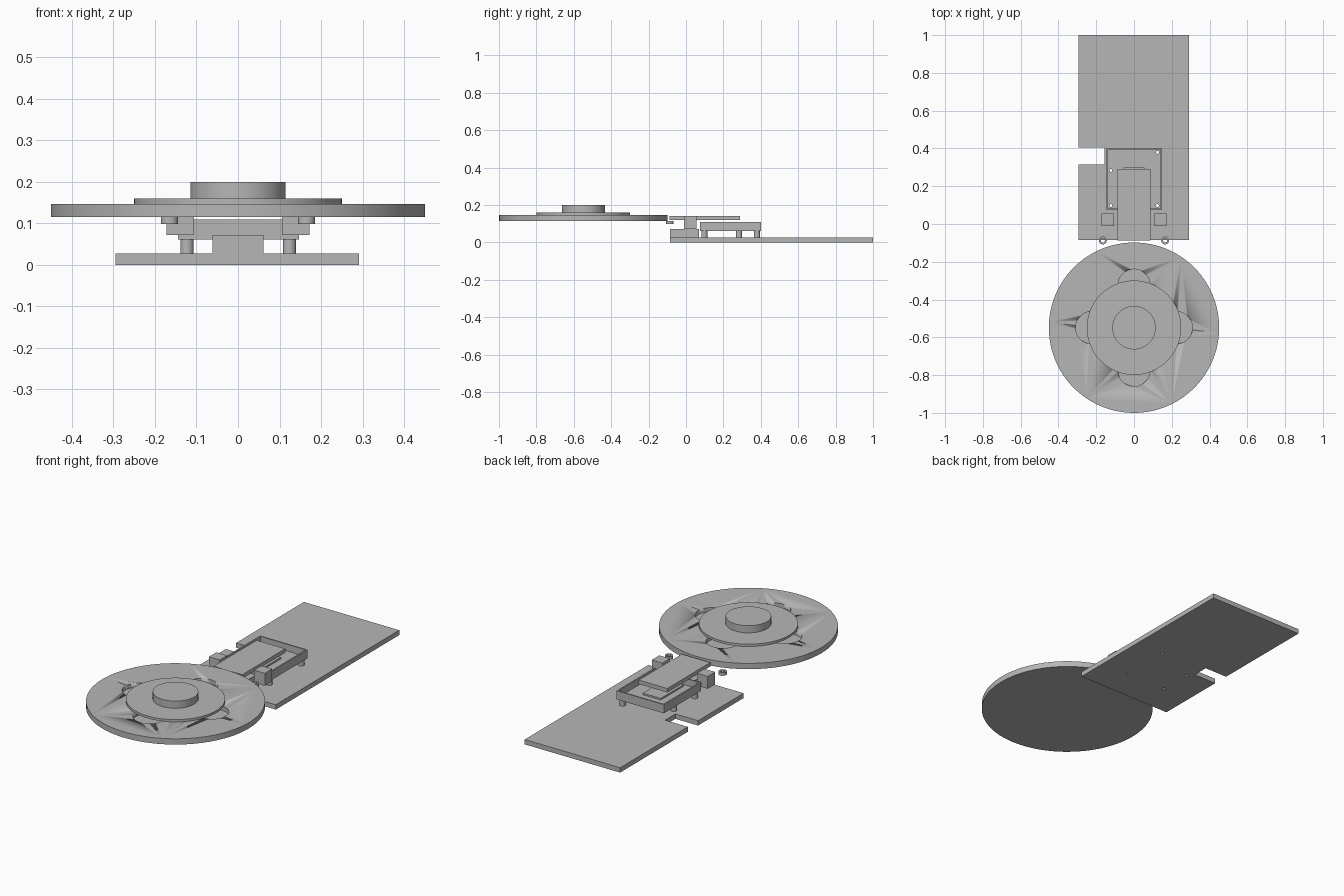
import bpy
import bmesh
from math import radians, cos, sin, pi

cube = bpy.data.objects.get("Cube")
if cube:
    bpy.data.objects.remove(cube, do_unlink=True)

# One plain grey for everything
GREY = (0.47, 0.47, 0.47, 1)
grey = bpy.data.materials.new("plain grey")
grey.diffuse_color = GREY
grey.use_nodes = True
grey.node_tree.nodes["Principled BSDF"].inputs["Base Color"].default_value = GREY


def prism(name, outline, z0, z1):
    """Extrude a flat outline between two heights."""
    bm = bmesh.new()
    face = bm.faces.new([bm.verts.new((x, y, z0)) for x, y in outline])
    top = bmesh.ops.extrude_face_region(bm, geom=[face])["geom"]
    moved = [v for v in top if isinstance(v, bmesh.types.BMVert)]
    bmesh.ops.translate(bm, verts=moved, vec=(0, 0, z1 - z0))
    bmesh.ops.recalc_face_normals(bm, faces=bm.faces)
    mesh = bpy.data.meshes.new(name)
    bm.to_mesh(mesh)
    bm.free()
    mesh.materials.append(grey)
    obj = bpy.data.objects.new(name, mesh)
    bpy.context.collection.objects.link(obj)
    return obj


def box(name, x0, x1, y0, y1, z0, z1):
    return prism(name, [(x0, y0), (x1, y0), (x1, y1), (x0, y1)], z0, z1)


def disc(name, x, y, r, z0, z1, sides=32):
    ring = [2 * pi * i / sides for i in range(sides)]
    obj = prism(name, [(x + r * cos(a), y + r * sin(a)) for a in ring], z0, z1)
    bpy.ops.object.select_all(action="DESELECT")
    bpy.context.view_layer.objects.active = obj
    obj.select_set(True)
    bpy.ops.object.shade_smooth_by_angle(angle=radians(30))
    return obj


def cut(obj, cutters):
    """Subtract the cutters from the object, then discard them."""
    for cutter in cutters:
        cutter.hide_render = True
        mod = obj.modifiers.new("cut", "BOOLEAN")
        mod.operation = "DIFFERENCE"
        mod.solver = "EXACT"
        mod.object = cutter
    bpy.context.view_layer.update()
    graph = bpy.context.evaluated_depsgraph_get()
    mesh = bpy.data.meshes.new_from_object(obj.evaluated_get(graph))
    obj.modifiers.clear()
    obj.data = mesh
    for cutter in cutters:
        bpy.data.objects.remove(cutter, do_unlink=True)


SCREWS = [(-0.123, 0.283), (-0.123, 0.098), (0.124, 0.379), (0.124, 0.098)]


def screw_holes(obj):
    cut(obj, [disc("hole", x, y, 0.008, -0.02, 0.09, 16) for x, y in SCREWS])


# Base plate with a notch in one edge
base = prism("base_plate", [(-0.295, -0.085), (0.292, -0.085), (0.292, 1), (-0.295, 1),
                            (-0.295, 0.405), (-0.155, 0.405), (-0.155, 0.315),
                            (-0.295, 0.315)], 0, 0.027)
screw_holes(base)

# Hollow standoffs under the tray
for x, y in SCREWS:
    post = disc("standoff", x, y, 0.016, 0.027, 0.061)
    cut(post, [disc("bore", x, y, 0.008, 0, 0.09, 16)])

# Open tray with thin walls
tray = box("tray", -0.145, 0.147, 0.075, 0.402, 0.061, 0.109)
cut(tray, [box("tray_cavity", -0.137, 0.139, 0.083, 0.394, 0.072, 0.2)])
screw_holes(tray)
box("tray_board", -0.055, 0.055, 0.1, 0.3, 0.0605, 0.081)

# Front support, narrow top plate, side blocks and loose rings
box("front_block", -0.062, 0.062, -0.085, 0.07, 0.027, 0.072)
box("top_plate", -0.088, 0.088, -0.088, 0.29, 0.119, 0.141)
for side in (-1, 1):
    edges = sorted((side * 0.106, side * 0.172))
    box("side_block", *edges, -0.01, 0.055, 0.072, 0.141)
    ring = disc("small_ring", side * 0.165, -0.087, 0.021, 0.098, 0.115)
    cut(ring, [disc("ring_bore", side * 0.165, -0.087, 0.011, 0, 0.2)])

# Turntable with four round pockets, a raised step and a hub
CY = -0.549
wheel = disc("turntable", 0, CY, 0.451, 0.115, 0.147, 96)
cut(wheel, [disc("pocket", 0.225 * cos(i * pi / 2), CY + 0.225 * sin(i * pi / 2),
                 0.085, 0.124, 0.2, 48) for i in range(4)])
disc("turntable_step", 0, CY, 0.25, 0.147, 0.16, 72)
disc("turntable_hub", 0, CY, 0.115, 0.16, 0.2, 48)
